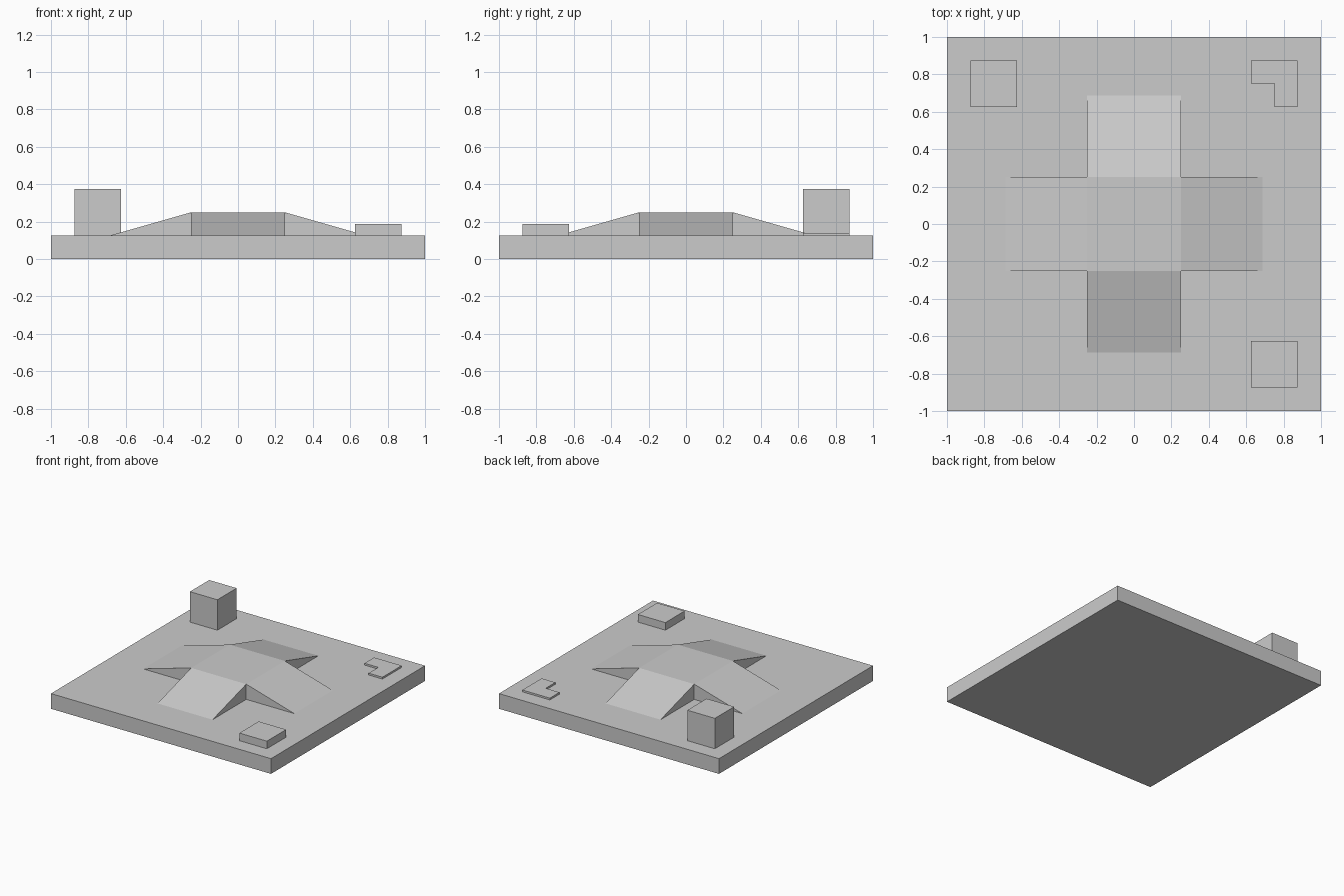
import bpy, bmesh

if "Cube" in bpy.data.objects:
    bpy.data.objects.remove(bpy.data.objects["Cube"])

grey = bpy.data.materials.new("light_grey")
grey.diffuse_color = (0.6, 0.6, 0.6, 1)
grey.use_nodes = True
grey.node_tree.nodes["Principled BSDF"].inputs["Base Color"].default_value = grey.diffuse_color

BASE_TOP = 0.125


def prism(name, profile, low, high, axis):
    """Extrude a closed 2D profile along axis 'x', 'y' or 'z' from low to high."""
    place = {"x": lambda a, b, t: (t, a, b),
             "y": lambda a, b, t: (a, t, b),
             "z": lambda a, b, t: (a, b, t)}[axis]
    bm = bmesh.new()
    lower = [bm.verts.new(place(a, b, low)) for a, b in profile]
    upper = [bm.verts.new(place(a, b, high)) for a, b in profile]
    bm.faces.new(lower)
    bm.faces.new(upper)
    for i in range(len(profile)):
        j = (i + 1) % len(profile)
        bm.faces.new((lower[i], lower[j], upper[j], upper[i]))
    bmesh.ops.recalc_face_normals(bm, faces=bm.faces)
    mesh = bpy.data.meshes.new(name)
    bm.to_mesh(mesh)
    bm.free()
    mesh.materials.append(grey)
    obj = bpy.data.objects.new(name, mesh)
    bpy.context.collection.objects.link(obj)
    return obj


def rect(x0, y0, x1, y1):
    return [(x0, y0), (x1, y0), (x1, y1), (x0, y1)]


# Square base slab
prism("base_slab", rect(-1, -1, 1, 1), 0, BASE_TOP, "z")

# Central raised platform
prism("platform", rect(-0.25, -0.25, 0.25, 0.25), BASE_TOP, 0.25, "z")

# Four ramps leading up to the platform
for side, sign in (("positive", 1), ("negative", -1)):
    slope = [(sign * 0.25, BASE_TOP), (sign * 0.6875, BASE_TOP), (sign * 0.25, 0.25)]
    prism("ramp_x_" + side, slope, -0.25, 0.25, "y")
    prism("ramp_y_" + side, slope, -0.25, 0.25, "x")

# Corner blocks
prism("tall_block", rect(-0.875, 0.625, -0.625, 0.875), BASE_TOP, 0.375, "z")
prism("low_block", rect(0.625, -0.875, 0.875, -0.625), BASE_TOP, 0.1875, "z")

# Thin corner bracket
bracket = [(0.625, 0.875), (0.625, 0.75), (0.75, 0.75),
           (0.75, 0.625), (0.875, 0.625), (0.875, 0.875)]
prism("corner_bracket", bracket, BASE_TOP, 0.14, "z")
